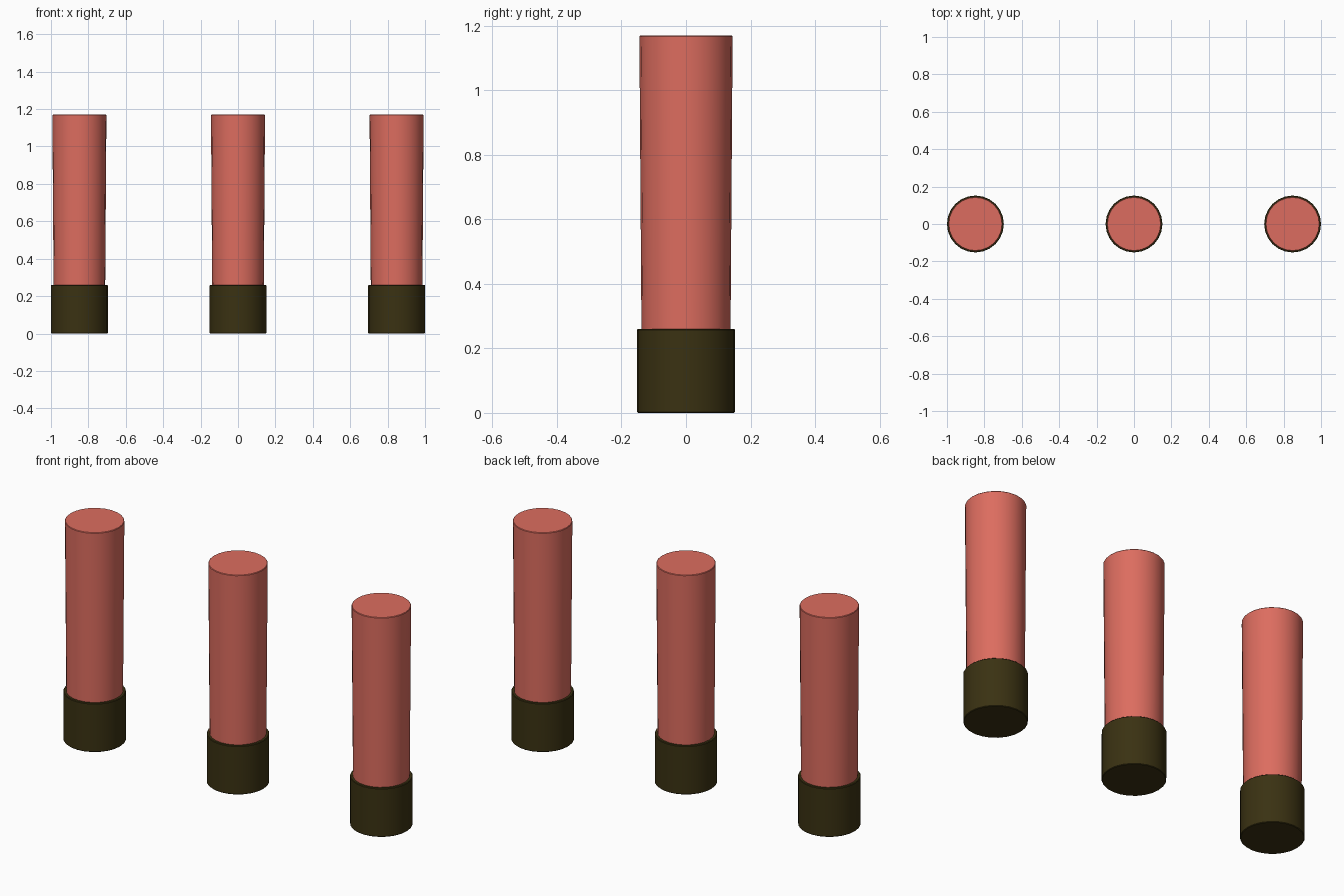
import bpy, bmesh, math

if "Cube" in bpy.data.objects:
    bpy.data.objects.remove(bpy.data.objects["Cube"])

SIDES = 24


def material(name, rgb):
    m = bpy.data.materials.new(name)
    m.diffuse_color = (*rgb, 1)
    m.use_nodes = True
    m.node_tree.nodes["Principled BSDF"].inputs["Base Color"].default_value = m.diffuse_color
    return m


red = material("coral red", (0.72, 0.152, 0.115))
dark = material("dark olive", (0.042, 0.031, 0.006))


def lathe(name, profile, x, mat):
    """Closed solid of revolution from (radius, z) points, bottom to top."""
    bm = bmesh.new()
    rings = []
    for r, z in profile:
        rings.append([bm.verts.new((r * math.cos(2 * math.pi * i / SIDES),
                                    r * math.sin(2 * math.pi * i / SIDES), z))
                      for i in range(SIDES)])
    for a, b in zip(rings, rings[1:]):
        for i in range(SIDES):
            j = (i + 1) % SIDES
            bm.faces.new((a[i], a[j], b[j], b[i]))
    bm.faces.new(rings[0][::-1])
    bm.faces.new(rings[-1])
    mesh = bpy.data.meshes.new(name)
    bm.to_mesh(mesh)
    bm.free()
    mesh.materials.append(mat)
    ob = bpy.data.objects.new(name, mesh)
    ob.location.x = x
    bpy.context.collection.objects.link(ob)
    bpy.ops.object.select_all(action='DESELECT')
    ob.select_set(True)
    bpy.context.view_layer.objects.active = ob
    bpy.ops.object.shade_smooth_by_angle(angle=math.radians(30))
    return ob


for side, x in (("left", -0.848), ("middle", 0), ("right", 0.848)):
    # dark base cap with slightly softened rims
    lathe(side + "_base", [(0.149, 0), (0.152, 0.003), (0.152, 0.257), (0.149, 0.26)], x, dark)
    # red column, widening slightly to the top
    lathe(side + "_column", [(0.138, 0.25), (0.1445, 1.167), (0.142, 1.17)], x, red)
